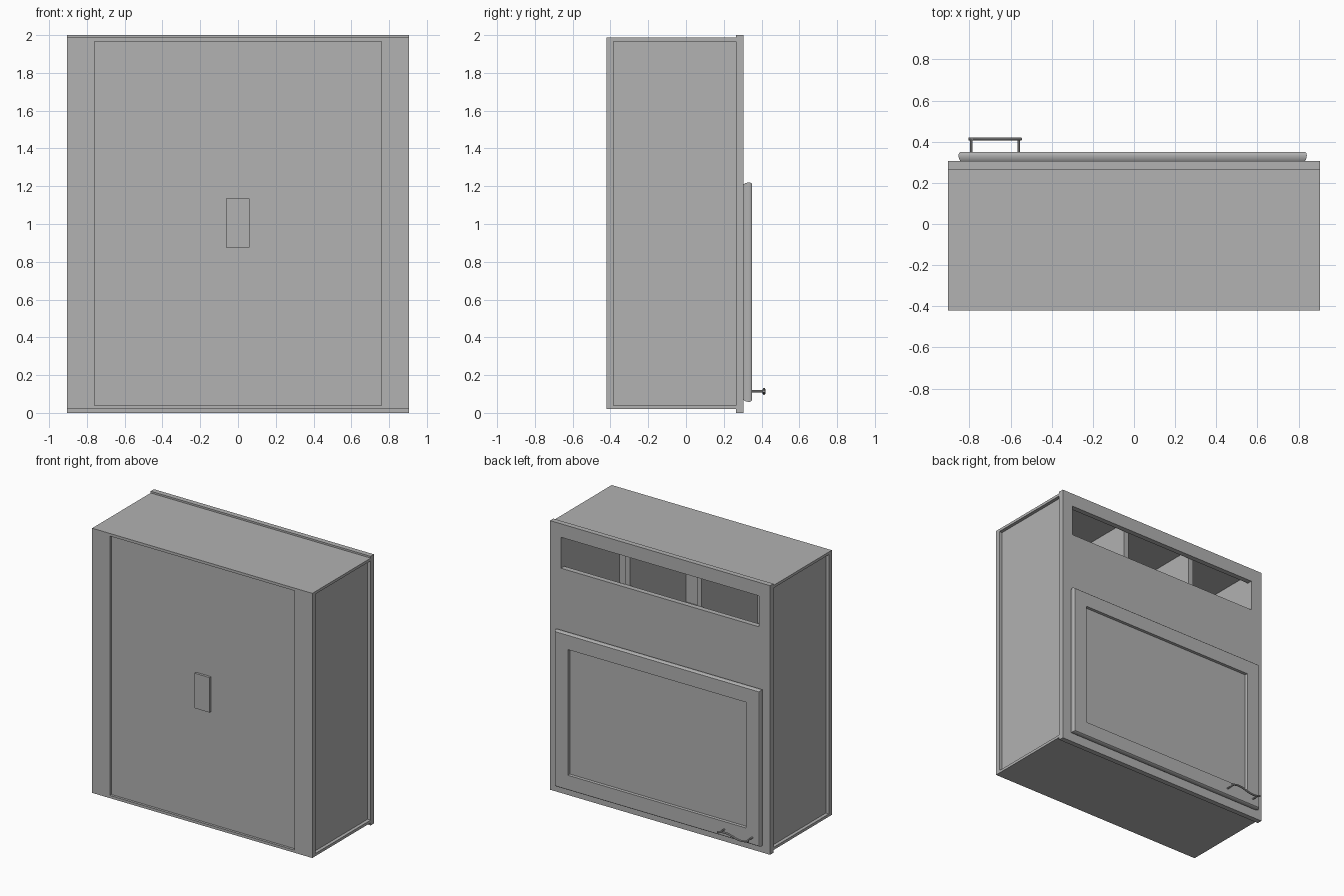
import bpy, bmesh, math

cube = bpy.data.objects.get("Cube")
if cube:
    bpy.data.objects.remove(cube, do_unlink=True)

GREY = (0.445, 0.445, 0.445, 1.0)
grey = bpy.data.materials.new("plain_grey")
grey.use_nodes = True
grey.diffuse_color = GREY
grey.node_tree.nodes["Principled BSDF"].inputs["Base Color"].default_value = GREY


def finish(bm, name):
    """Turn a bmesh into a named grey object."""
    bmesh.ops.recalc_face_normals(bm, faces=bm.faces[:])
    mesh = bpy.data.meshes.new(name)
    bm.to_mesh(mesh)
    bm.free()
    mesh.materials.append(grey)
    obj = bpy.data.objects.new(name, mesh)
    bpy.context.collection.objects.link(obj)
    return obj


def box(name, xs, ys, zs):
    """Axis-aligned board between the given limits."""
    bm = bmesh.new()
    bmesh.ops.create_cube(bm, size=1)
    for v in bm.verts:
        for axis, (lo, hi) in enumerate((xs, ys, zs)):
            v.co[axis] = hi if v.co[axis] > 0 else lo
    return finish(bm, name)


def rect_loft(name, rings, closed):
    """Bridge upright rectangles (x0, x1, z0, z1, y); cap the ends or join them."""
    bm = bmesh.new()
    loops = [[bm.verts.new(p) for p in
              ((x0, y, z0), (x1, y, z0), (x1, y, z1), (x0, y, z1))]
             for x0, x1, z0, z1, y in rings]
    pairs = list(zip(loops, loops[1:]))
    if closed:
        pairs.append((loops[-1], loops[0]))
    else:
        bm.faces.new(loops[0])
        bm.faces.new(loops[-1])
    for a, b in pairs:
        for i in range(4):
            j = (i + 1) % 4
            bm.faces.new((a[i], a[j], b[j], b[i]))
    return finish(bm, name)


W = 0.905                        # half width
REAR, FRAME, FACE = -0.42, 0.266, 0.305
LOW, HIGH = 0.04, 1.967          # inside faces of bottom and top boards

# Carcass boards
box("bottom_board", (-W, W), (REAR, FRAME), (0.02, LOW))
box("top_board", (-W, W), (REAR, FRAME), (HIGH, 1.987))
box("rear_panel", (-0.8, 0.8), (-0.402, -0.39), (LOW, HIGH))
box("rear_plate", (-0.063, 0.061), (REAR, -0.401), (0.875, 1.135))
for side, s in (("left", 1), ("right", -1)):
    box(side + "_rear_stile", sorted((s * 0.76, s * W)), (REAR, -0.385), (LOW, HIGH))
    box(side + "_side_panel", sorted((s * 0.817, s * 0.88)), (-0.386, FRAME), (LOW, HIGH))
    box(side + "_divider", sorted((s * 0.275, s * 0.315)), (-0.39, FRAME), (1.3, HIGH))
box("inner_shelf", (-0.817, 0.817), (-0.39, FRAME), (1.27, 1.3))

# Face frame with the open cubby slot
outer, slot = (-W, W, 0, 2), (-0.815, 0.815, 1.67, 1.9)
rect_loft("face_frame", [slot + (FRAME,), outer + (FRAME,),
                         outer + (FACE,), slot + (FACE,)], True)


# Door with rounded rim and sunken centre panel
def door_ring(inset, y):
    return (-0.853 + inset, 0.84 - inset, 0.058 + inset, 1.22 - inset, y)


door = rect_loft("door", [door_ring(i, y) for i, y in (
    (0.010, FACE), (0.004, 0.314), (0.001, 0.324), (0, 0.334),
    (0.002, 0.343), (0.008, 0.35), (0.114, 0.35), (0.116, 0.33))], False)


# Handle: wavy grip on two posts
def tube(name, points, radius):
    curve = bpy.data.curves.new(name, "CURVE")
    curve.dimensions = "3D"
    curve.bevel_depth = radius
    curve.bevel_resolution = 2
    curve.use_fill_caps = True
    line = curve.splines.new("POLY")
    line.points.add(len(points) - 1)
    for p, co in zip(line.points, points):
        p.co = (*co, 1)
    curve.materials.append(grey)
    obj = bpy.data.objects.new(name, curve)
    bpy.context.collection.objects.link(obj)
    return obj


X0, X1, HZ = -0.803, -0.547, 0.114
STEPS = 20
grip = []
for k in range(STEPS + 1):
    t = k / STEPS
    grip.append((X0 + (X1 - X0) * t, 0.413, HZ - 0.012 * math.sin(2 * math.pi * t)))
smooth = [door, tube("handle_grip", grip, 0.007)]
for name, x in (("outer", -0.79), ("inner", -0.56)):
    smooth.append(tube(name + "_handle_post", [(x, 0.345, HZ), (x, 0.413, HZ)], 0.006))

# Smooth the rounded parts, keeping corners sharp
bpy.ops.object.select_all(action="DESELECT")
for obj in smooth:
    obj.select_set(True)
bpy.context.view_layer.objects.active = smooth[1]
bpy.ops.object.convert(target="MESH")
bpy.context.view_layer.objects.active = door
bpy.ops.object.shade_smooth_by_angle(angle=math.radians(35))
